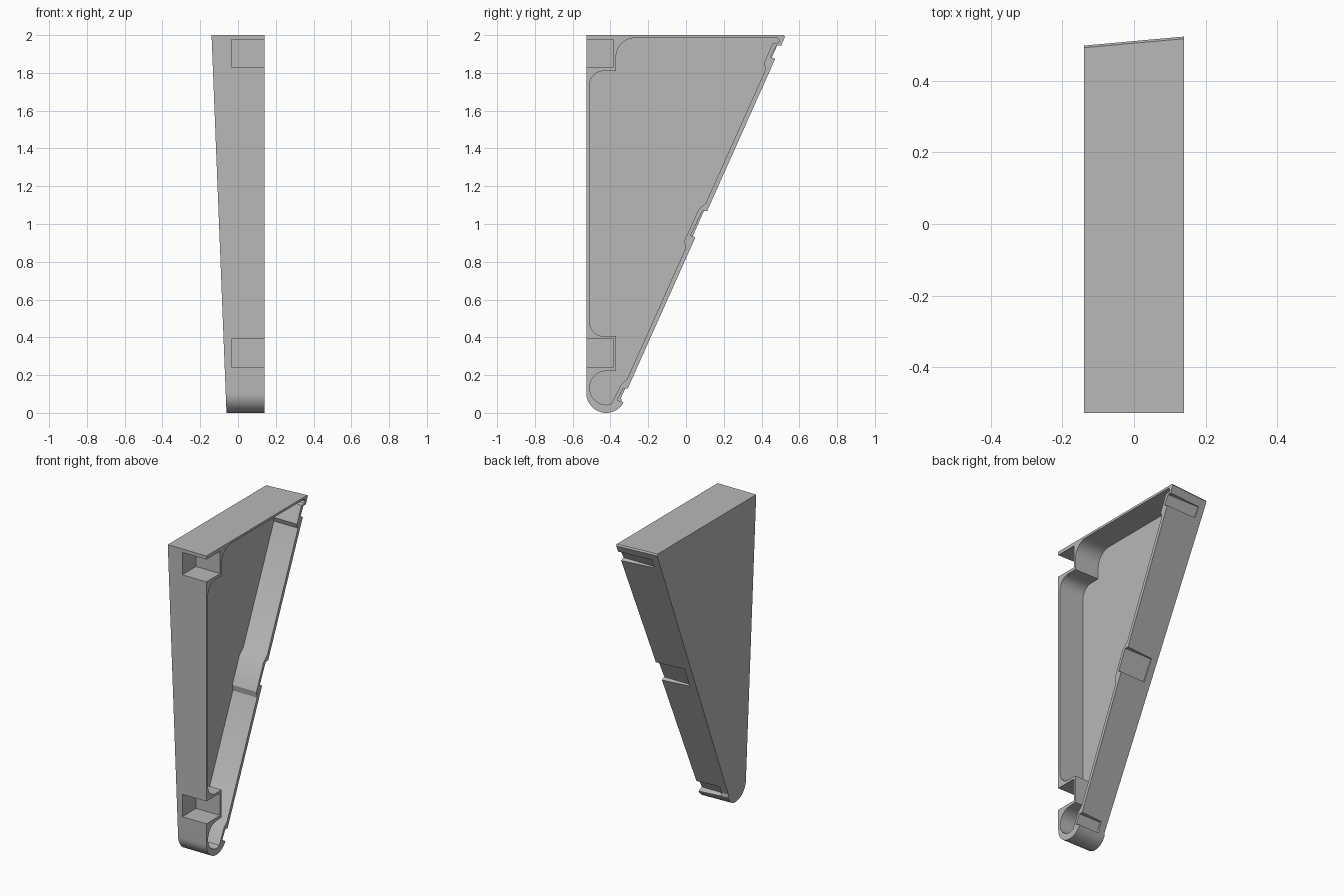
import bpy
import bmesh
from math import cos, sin, radians

if "Cube" in bpy.data.objects:
    bpy.data.objects.remove(bpy.data.objects["Cube"], do_unlink=True)

RIM = 0.14          # x of the open side
FLOOR = -0.035      # x of the inner floor
WALL = 0.026        # thickness of the sloping wall
BUMP = 0.05         # inner wall depth behind each notch
NOTCHES = [(0.06, 0.13), (0.93, 1.07), (1.875, 1.945)]


def slope(z):
    """y of the sloping back at height z, on the rim."""
    return -0.366 + 0.4472 * z


def side(z):
    """x of the slanted closed side at height z."""
    return -0.061 - 0.0395 * z


def arc(y, z, r, start, end, steps=12):
    angles = [radians(start + (end - start) * i / steps) for i in range(steps + 1)]
    return [(y + r * cos(a), z + r * sin(a)) for a in angles]


def prism(name, profile, far_x, near_x, draft=0.0):
    """Extrude a (y, z) profile along x; draft pulls the back in at the far side."""
    bm = bmesh.new()
    near = [bm.verts.new((near_x, y, z)) for y, z in profile]
    far = []
    for y, z in profile:
        x = far_x(z)
        weight = min(max((y + 0.425) / 0.1, 0), 1)
        far.append(bm.verts.new((x, y - draft * weight * (near_x - x), z)))
    bm.faces.new(near)
    bm.faces.new(far[::-1])
    n = len(profile)
    for i in range(n):
        j = (i + 1) % n
        bm.faces.new((near[j], near[i], far[i], far[j]))
    bmesh.ops.recalc_face_normals(bm, faces=bm.faces)
    mesh = bpy.data.meshes.new(name)
    bm.to_mesh(mesh)
    bm.free()
    obj = bpy.data.objects.new(name, mesh)
    bpy.context.collection.objects.link(obj)
    return obj


def cut(body, cutter):
    mod = body.modifiers.new("cut", "BOOLEAN")
    mod.operation = "DIFFERENCE"
    mod.solver = "EXACT"
    mod.object = cutter
    bpy.context.view_layer.objects.active = body
    bpy.ops.object.modifier_apply(modifier=mod.name)
    bpy.data.objects.remove(cutter, do_unlink=True)


# Outer wedge: flat front and top, sloping back, round foot
outline = arc(-0.423, 0.105, 0.105, 180, 336, 24)
outline += [(slope(0.08), 0.08), (slope(1.975), 1.975)]
outline += [(slope(1.99), 1.99), (slope(1.99) - 0.006, 2.0), (-0.528, 2.0)]
body = prism("bracket_shell", outline, side, RIM, draft=0.09)

# Hollow inside: sloping wall with a bump behind each notch
hollow = [(slope(0.05) - BUMP, 0.05), (slope(0.15) - BUMP + 0.005, 0.15),
          (slope(0.18) - WALL, 0.18)]
hollow += [(slope(z) - d, z) for z, d in
           [(0.87, WALL), (0.91, BUMP), (1.075, BUMP), (1.11, WALL),
            (1.82, WALL), (1.85, BUMP), (1.955, BUMP)]]
hollow += [(0.488, 1.96), (0.495, 1.97), (0.485, 1.985)]
# Around the upper pocket, down the front wall, around the lower pocket
hollow += arc(-0.27, 1.885, 0.1, 90, 180)
hollow += [(-0.37, 1.81)]
hollow += arc(-0.435, 1.735, 0.075, 90, 180)
hollow += arc(-0.435, 0.481, 0.075, 180, 270)
hollow += [(-0.37, 0.406), (-0.37, 0.225)]
hollow += arc(-0.42, 0.1325, 0.09, 90, 270, 20)
cut(body, prism("hollow_cutter", hollow, lambda z: FLOOR, 0.3))

# Square pockets, open to the front and the rim
for low in (0.243, 1.83):
    high = low + 0.147
    pocket = [(-0.7, low), (-0.385, low), (-0.385, high), (-0.7, high)]
    cut(body, prism("pocket_cutter", pocket, lambda z: FLOOR, 0.3))

# Shallow notches across the sloping back
for low, high in NOTCHES:
    notch = [(slope(low) - 0.025, low + 0.01), (slope(low) + 0.02, low - 0.01),
             (slope(high) + 0.03, high), (slope(high) - 0.025, high)]
    cut(body, prism("notch_cutter", notch, lambda z: side(z) + 0.047, 0.3))

# Plain grey finish
grey = bpy.data.materials.new("plain grey")
grey.use_nodes = True
colour = (0.48, 0.48, 0.48, 1.0)
grey.diffuse_color = colour
grey.node_tree.nodes["Principled BSDF"].inputs["Base Color"].default_value = colour
body.data.materials.clear()
body.data.materials.append(grey)

bpy.ops.object.select_all(action="DESELECT")
body.select_set(True)
bpy.context.view_layer.objects.active = body
bpy.ops.object.shade_smooth_by_angle(angle=radians(25))
